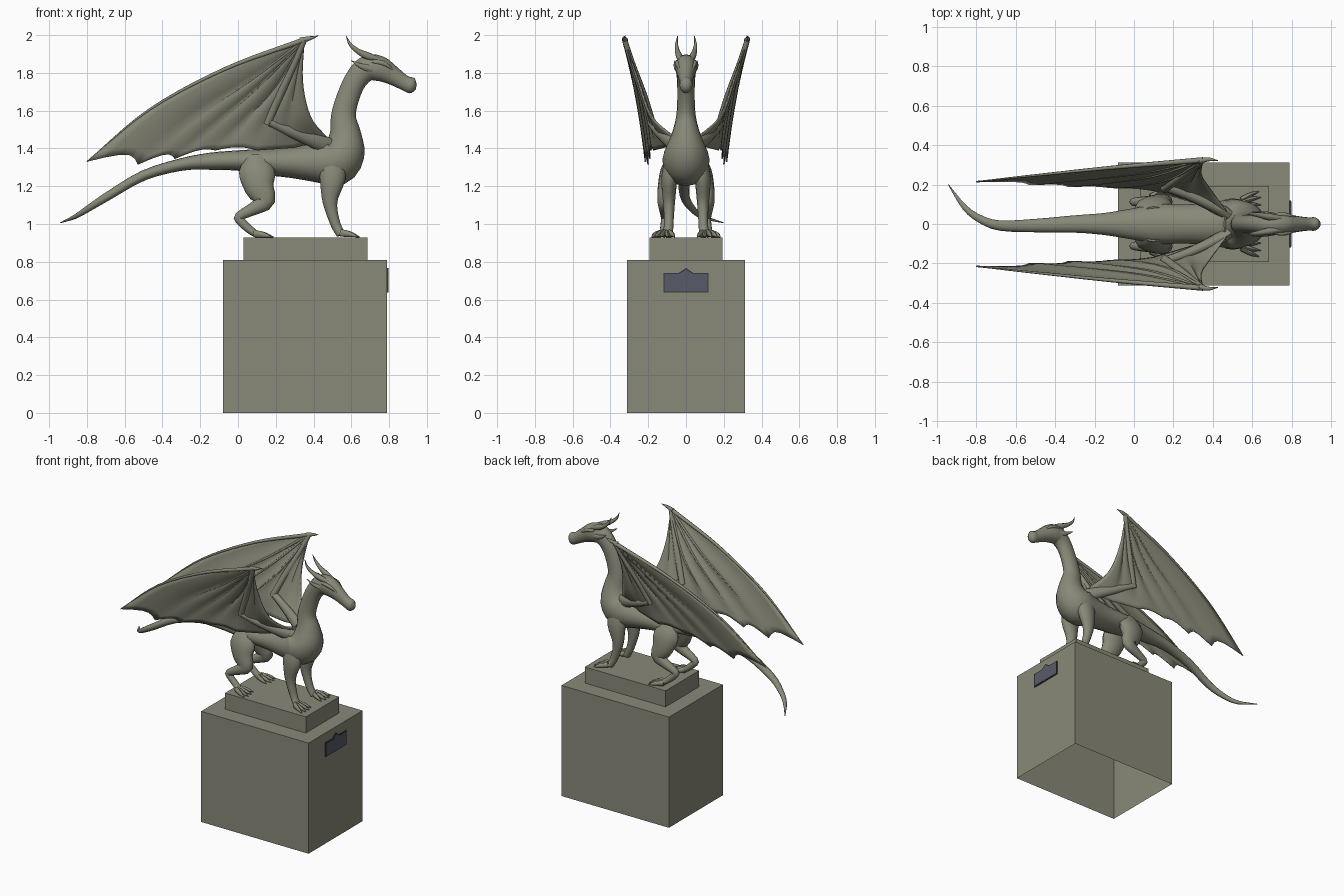
import bpy, bmesh, math
from mathutils import Vector


def material(name, rgb):
    m = bpy.data.materials.new(name)
    m.diffuse_color = (*rgb, 1)
    return m


STONE = material("weathered stone", (0.25, 0.25, 0.19))
SLATE = material("slate plate", (0.095, 0.105, 0.135))
DARK = material("dark plate rim", (0.035, 0.04, 0.05))


def finish(name, bm, mat=STONE, mirror=False, angle=50, thick=0):
    bmesh.ops.remove_doubles(bm, verts=bm.verts, dist=1e-5)
    bmesh.ops.recalc_face_normals(bm, faces=bm.faces)
    me = bpy.data.meshes.new(name)
    bm.to_mesh(me)
    bm.free()
    ob = bpy.data.objects.new(name, me)
    bpy.context.collection.objects.link(ob)
    me.materials.append(mat)
    bpy.ops.object.select_all(action='DESELECT')
    bpy.context.view_layer.objects.active = ob
    ob.select_set(True)
    bpy.ops.object.shade_smooth_by_angle(angle=math.radians(angle))
    if thick:
        s = ob.modifiers.new("thickness", 'SOLIDIFY')
        s.thickness, s.offset = thick, 0
    if mirror:
        ob.modifiers.new("mirror", 'MIRROR').use_axis = (False, True, False)
    return ob


def smooth_path(pts, n):
    """Catmull-Rom through tuples of any length."""
    P = [Vector(p) for p in pts]
    P = [2 * P[0] - P[1]] + P + [2 * P[-1] - P[-2]]
    out = []
    for i in range(1, len(P) - 2):
        a, b, c, d = P[i - 1:i + 3]
        for k in range(n):
            t = k / n
            out.append(0.5 * (2 * b + (c - a) * t + (2 * a - 5 * b + 4 * c - d) * t * t
                              + (3 * b - a - 3 * c + d) * t ** 3))
    return out + [P[-2]]


def tube(bm, stations, sides=10, n=3):
    """Loft of ellipses; station = x, y, z, in-plane radius, sideways radius."""
    S = smooth_path(stations, n)
    C = [Vector(s[:3]) for s in S]
    rings = []
    for i, s in enumerate(S):
        t = (C[min(i + 1, len(C) - 1)] - C[max(i - 1, 0)]).normalized()
        side = Vector((0, 1, 0))
        side = (side - side.dot(t) * t).normalized()
        up = t.cross(side)
        r, w = max(s[3], 0.0015), max(s[4], 0.0015)
        rings.append([bm.verts.new(C[i] + up * r * math.cos(a) + side * w * math.sin(a))
                      for a in (2 * math.pi * k / sides for k in range(sides))])
    for A, B in zip(rings, rings[1:]):
        for k in range(sides):
            j = (k + 1) % sides
            bm.faces.new((A[k], A[j], B[j], B[k]))
    bm.faces.new(rings[0])
    bm.faces.new(rings[-1])


def block(name, x0, x1, y, z0, z1):
    """Stone block, open underneath."""
    bm = bmesh.new()
    bmesh.ops.create_cube(bm, size=1)
    for v in bm.verts:
        v.co = ((x0 + x1) / 2 + v.co.x * (x1 - x0), v.co.y * 2 * y, (z0 + z1) / 2 + v.co.z * (z1 - z0))
    low = [f for f in bm.faces if f.calc_center_median().z < z0 + 1e-4]
    bmesh.ops.delete(bm, geom=low, context='FACES_ONLY')
    finish(name, bm, angle=30)


# Pedestal
block("pedestal", -0.08, 0.79, 0.312, 0, 0.81)
block("pedestal_step", 0.03, 0.685, 0.193, 0.81, 0.928)


# Name plate with a small pointed crest
def plate(name, inset, x0, x1, mat):
    half = [(0.12, 0.637), (0.12, 0.74), (0.04, 0.74), (0.025, 0.75), (0, 0.768)]
    outline = half + [(-y, z) for y, z in reversed(half[:-1])]
    bm = bmesh.new()
    k = 1 - inset / 0.12
    kz = 1 - inset / 0.055
    f = bm.faces.new([bm.verts.new((x0, y * k, 0.69 + (z - 0.69) * kz)) for y, z in outline])
    ext = bmesh.ops.extrude_face_region(bm, geom=[f])
    for v in ext['geom']:
        if isinstance(v, bmesh.types.BMVert):
            v.co.x = x1
    finish(name, bm, mat, angle=20)


plate("plate_rim", 0, 0.788, 0.796, DARK)
plate("plate_face", 0.006, 0.79, 0.798, SLATE)

# Tail, torso, neck and head in one loft
bm = bmesh.new()
tube(bm, [
    (-0.942, 0.20, 1.006, 0.002, 0.002), (-0.86, 0.085, 1.04, 0.012, 0.014),
    (-0.78, 0.025, 1.09, 0.018, 0.02), (-0.68, -0.008, 1.153, 0.023, 0.026),
    (-0.5, -0.008, 1.257, 0.027, 0.034), (-0.3, 0, 1.315, 0.033, 0.044),
    (-0.15, 0, 1.332, 0.045, 0.056), (0.0, 0, 1.336, 0.054, 0.08),
    (0.12, 0, 1.33, 0.068, 0.1), (0.28, 0, 1.327, 0.083, 0.1),
    (0.42, 0, 1.327, 0.108, 0.115), (0.51, 0, 1.335, 0.135, 0.125),
    (0.56, 0, 1.39, 0.115, 0.112), (0.568, 0, 1.48, 0.083, 0.075),
    (0.558, 0, 1.57, 0.066, 0.052), (0.582, 0, 1.67, 0.06, 0.046),
    (0.625, 0, 1.765, 0.06, 0.048), (0.685, 0, 1.825, 0.068, 0.055),
    (0.75, 0, 1.822, 0.067, 0.056), (0.82, 0, 1.785, 0.05, 0.042),
    (0.88, 0, 1.748, 0.04, 0.034), (0.922, 0, 1.732, 0.042, 0.033),
    (0.944, 0, 1.727, 0.014, 0.012)], sides=16)
finish("body", bm)

# Horns, ear spikes and brows
bm = bmesh.new()
tube(bm, [(0.75, 0.028, 1.868, 0.012, 0.012), (0.69, 0.036, 1.888, 0.02, 0.018),
          (0.635, 0.045, 1.915, 0.014, 0.013), (0.595, 0.05, 1.95, 0.009, 0.008),
          (0.572, 0.045, 1.995, 0.001, 0.001)], 8)
tube(bm, [(0.71, 0.045, 1.82, 0.02, 0.012), (0.655, 0.058, 1.835, 0.014, 0.007),
          (0.6, 0.062, 1.865, 0.001, 0.001)], 8)
tube(bm, [(0.71, 0.045, 1.86, 0.01, 0.01), (0.77, 0.046, 1.85, 0.013, 0.012),
          (0.83, 0.03, 1.81, 0.004, 0.004)], 8)
finish("horns_and_brows", bm, mirror=True)


def toes(bm, x, y, z, length):
    for spread in (-0.045, -0.008, 0.03, 0.06):
        l = length * (1 - abs(spread - 0.01) * 3)
        tube(bm, [(x, y + spread * 0.3, z, 0.02, 0.014),
                  (x + l * 0.55, y + spread * 0.75, z - 0.008, 0.014, 0.011),
                  (x + l, y + spread, 0.931, 0.002, 0.002)], 8)


# Front legs
bm = bmesh.new()
tube(bm, [(0.50, 0.07, 1.33, 0.07, 0.045), (0.50, 0.088, 1.24, 0.068, 0.043),
          (0.487, 0.09, 1.14, 0.044, 0.034), (0.495, 0.09, 1.07, 0.032, 0.028),
          (0.52, 0.092, 0.99, 0.026, 0.025), (0.545, 0.098, 0.945, 0.024, 0.03)], 12)
toes(bm, 0.545, 0.105, 0.953, 0.105)
finish("front_legs", bm, mirror=True)

# Hind legs
bm = bmesh.new()
tube(bm, [(0.10, 0.06, 1.36, 0.05, 0.03), (0.10, 0.085, 1.28, 0.095, 0.05),
          (0.115, 0.105, 1.19, 0.078, 0.045), (0.145, 0.115, 1.125, 0.052, 0.036),
          (0.09, 0.115, 1.085, 0.036, 0.03), (0.005, 0.112, 1.04, 0.024, 0.022),
          (0.015, 0.112, 1.015, 0.024, 0.021), (0.06, 0.114, 0.972, 0.022, 0.024),
          (0.095, 0.118, 0.947, 0.018, 0.028)], 12)
toes(bm, 0.085, 0.122, 0.95, 0.11)
finish("hind_legs", bm, mirror=True)

# Wing membrane: ribs fan out from the wrist
W = (0.35, 0.325, 1.975)
ribs = [
    [W, (-0.07, 0.29, 1.82), (-0.47, 0.25, 1.605), (-0.80, 0.215, 1.33)],
    [W, (0.05, 0.26, 1.75), (-0.25, 0.225, 1.55), (-0.53, 0.20, 1.315)],
    [W, (0.11, 0.245, 1.73), (-0.12, 0.21, 1.53), (-0.335, 0.19, 1.345)],
    [W, (0.20, 0.235, 1.73), (0.04, 0.195, 1.55), (-0.12, 0.185, 1.39)],
    [W, (0.25, 0.23, 1.72), (0.14, 0.185, 1.53), (0.10, 0.17, 1.39)],
    [W, (0.30, 0.235, 1.72), (0.27, 0.165, 1.52), (0.30, 0.11, 1.405)],
    [W, (0.342, 0.25, 1.76), (0.385, 0.18, 1.57), (0.48, 0.05, 1.45)]]
scallop = [0.07, 0.06, 0.04, 0.03, 0, 0]
curves = [[Vector(p) for p in smooth_path(r, 5)] for r in ribs]
M = 5
columns = []
for i, (A, B) in enumerate(zip(curves, curves[1:])):
    for k in range(M + (i == len(curves) - 2)):
        s = k / M
        arch = math.sin(math.pi * s)
        col = []
        for j, (a, b) in enumerate(zip(A, B)):
            t = j / (len(A) - 1)
            p = a.lerp(b, s).lerp(Vector(W), scallop[i] * arch * t ** 4)
            p.y += 0.012 * arch * math.sin(math.pi * t)
            col.append(p)
        columns.append(col)
bm = bmesh.new()
grid = [[bm.verts.new(p) for p in c] for c in columns]
for A, B in zip(grid, grid[1:]):
    for j in range(len(A) - 1):
        bm.faces.new((A[j], A[j + 1], B[j + 1], B[j]))
finish("wing_membranes", bm, mirror=True, thick=0.007)

# Wing bones: fingers, arm and thumb claw
bm = bmesh.new()
for i, r in enumerate(ribs[:4]):
    w = 0.014 if i == 0 else 0.009
    tube(bm, [(*p, w * (1 - 0.27 * j), w * (1 - 0.27 * j)) for j, p in enumerate(r)], 8, 5)
tube(bm, [(0.50, 0.03, 1.40, 0.05, 0.03), (0.42, 0.08, 1.435, 0.042, 0.03),
          (0.28, 0.145, 1.49, 0.03, 0.026), (0.165, 0.185, 1.54, 0.022, 0.022)], 10)
tube(bm, [(0.155, 0.18, 1.53, 0.022, 0.022), (0.22, 0.225, 1.68, 0.022, 0.02),
          (0.30, 0.285, 1.85, 0.016, 0.016), (*W, 0.016, 0.014)], 10)
tube(bm, [(0.33, 0.32, 1.972, 0.016, 0.014), (0.38, 0.328, 1.983, 0.011, 0.01),
          (0.425, 0.322, 1.996, 0.001, 0.001)], 8)
finish("wing_bones", bm, mirror=True)
